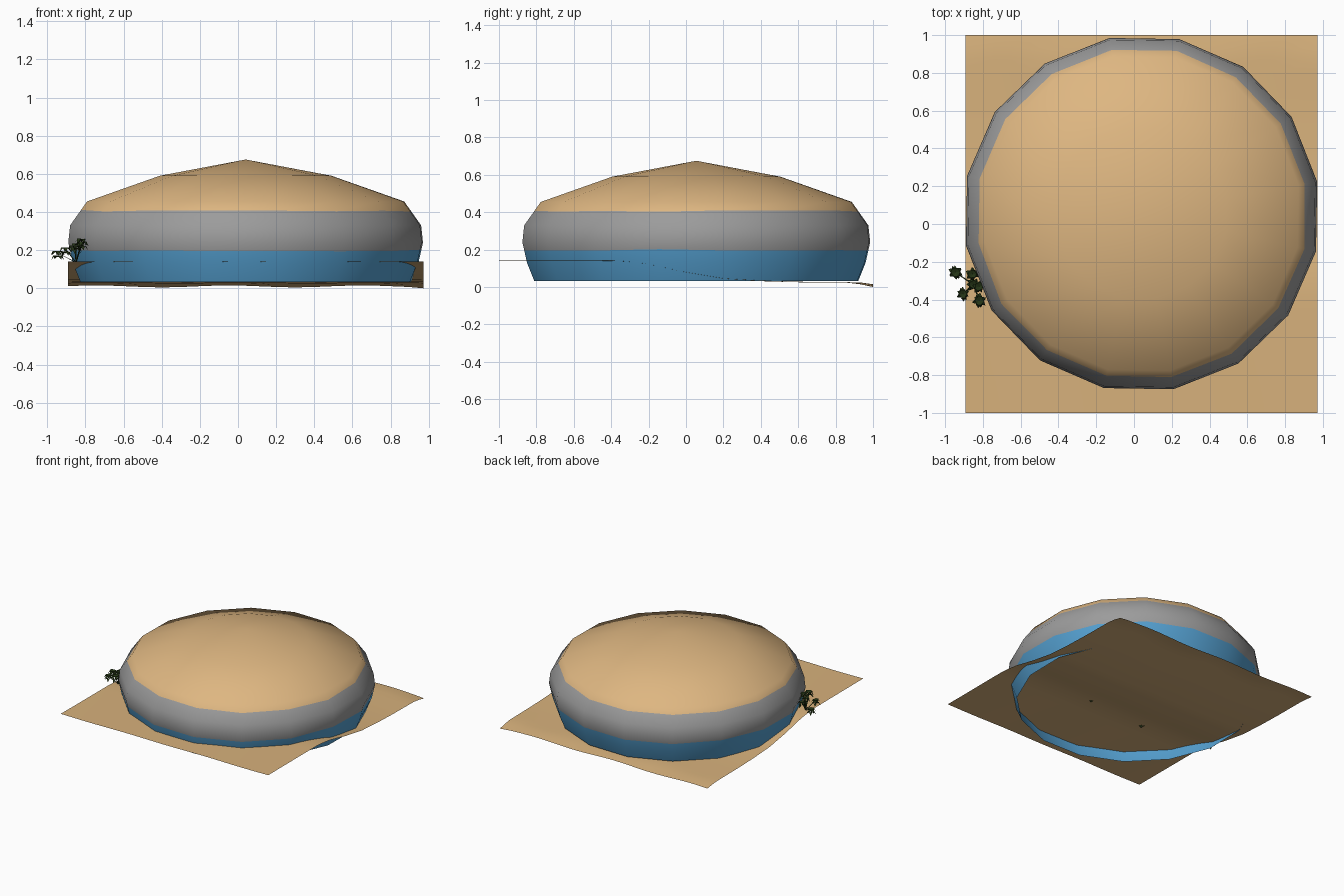
import bpy, bmesh, math, random
from mathutils import Vector

if "Cube" in bpy.data.objects:
    bpy.data.objects.remove(bpy.data.objects["Cube"])

random.seed(4)


def material(name, rgb):
    m = bpy.data.materials.new(name)
    m.diffuse_color = (*rgb, 1)
    m.use_nodes = True
    m.node_tree.nodes["Principled BSDF"].inputs["Base Color"].default_value = m.diffuse_color
    return m


def finish(bm, name, mats, smooth=True):
    mesh = bpy.data.meshes.new(name)
    bm.to_mesh(mesh)
    bm.free()
    for m in mats:
        mesh.materials.append(m)
    for p in mesh.polygons:
        p.use_smooth = smooth
    ob = bpy.data.objects.new(name, mesh)
    bpy.context.collection.objects.link(ob)
    return ob


def lerp_table(table, t):
    for (a, va), (b, vb) in zip(table, table[1:]):
        if t <= b:
            return va + (vb - va) * (t - a) / (b - a)
    return table[-1][1]


blue = material("water blue", (0.09, 0.35, 0.63))
grey = material("haze grey", (0.33, 0.33, 0.33))
tan = material("dusty tan", (0.73, 0.47, 0.22))
sand = material("sand", (0.68, 0.44, 0.20))
leaf_green = material("dark leaf green", (0.018, 0.035, 0.008))

# Dome: 16-sided open shell with three colour bands
CX, CY, SIDES, TURN = 0.04, 0.055, 16, math.radians(10.3)
outline = [(0.032, 0.88), (0.13, 0.92), (0.24, 0.945), (0.33, 0.935),
           (0.455, 0.845), (0.59, 0.457), (0.675, 0.0)]
rings = [0.032, 0.13, 0.198, 0.24, 0.33, 0.407, 0.455, 0.59]
bm = bmesh.new()
loops = []
for z in rings:
    loop = []
    for i in range(SIDES):
        a = TURN + math.tau * i / SIDES
        h = z + (random.uniform(-0.005, 0.005) if z in (0.198, 0.407) else 0)
        r = lerp_table(outline, h)
        loop.append(bm.verts.new((CX + r * math.cos(a), CY + r * math.sin(a), h)))
    loops.append(loop)
for k, (lo, hi) in enumerate(zip(loops, loops[1:])):
    for i in range(SIDES):
        j = (i + 1) % SIDES
        f = bm.faces.new((lo[i], lo[j], hi[j], hi[i]))
        f.material_index = 0 if k < 2 else 1 if k < 5 else 2
apex = bm.verts.new((CX, CY, 0.675))
for i in range(SIDES):
    bm.faces.new((loops[-1][i], loops[-1][(i + 1) % SIDES], apex)).material_index = 2
finish(bm, "dome", [blue, grey, tan])

# Ground: sheet that slopes down towards the back
slope = [(-1, 0.14), (-0.4, 0.14), (-0.3, 0.135), (-0.2, 0.121), (0, 0.078),
         (0.2, 0.045), (0.4, 0.033), (0.6, 0.027), (0.9, 0.024), (1, 0.01)]


def ground_z(x, y):
    ripple = math.sin(9 * x + 2 * y) * (0.005 if y > 0.9 else 0.0015)
    return max(0, lerp_table(slope, y) + ripple)


bm = bmesh.new()
bmesh.ops.create_grid(bm, x_segments=24, y_segments=30, size=1)
for v in bm.verts:
    v.co.x = 0.04 + 0.932 * v.co.x
    v.co.z = ground_z(v.co.x, v.co.y)
min(bm.verts, key=lambda v: v.co.z).co.z = 0
finish(bm, "ground", [sand])


# Plants: thin stems ending in rosettes of pointed leaves
def add_leaf(bm, base, ang, length):
    out = Vector((math.cos(ang), math.sin(ang), 0))
    side = Vector((-out.y, out.x, 0)) * length * 0.32
    mid = base + out * length * 0.55 + Vector((0, 0, length * 0.25))
    tip = base + out * length - Vector((0, 0, length * 0.35))
    b, l, r, t, m = (bm.verts.new(p) for p in (base, mid + side, mid - side, tip, mid * 1.0))
    for tri in ((b, m, l), (b, r, m), (m, t, l), (m, r, t)):
        bm.faces.new(tri)


def add_stem(bm, a, b, w=0.004):
    ring = [Vector((w * math.cos(k * math.tau / 3), w * math.sin(k * math.tau / 3), 0)) for k in range(3)]
    lo = [bm.verts.new(a + o) for o in ring]
    hi = [bm.verts.new(b + o) for o in ring]
    for k in range(3):
        n = (k + 1) % 3
        bm.faces.new((lo[k], lo[n], hi[n], hi[k]))


def plant(name, root, tops):
    bm = bmesh.new()
    for top in tops:
        top = Vector(top)
        add_stem(bm, Vector(root), top)
        start = random.uniform(0, math.tau)
        for layer, n in ((0, 6), (-0.022, 4)):
            for i in range(n):
                add_leaf(bm, top + Vector((0, 0, layer)), start + layer * 30 + math.tau * i / n,
                         random.uniform(0.032, 0.042))
    finish(bm, name, [leaf_green], smooth=False)


tops = [(-0.945, -0.255, 0.185), (-0.905, -0.37, 0.205), (-0.85, -0.32, 0.225),
        (-0.855, -0.265, 0.215), (-0.82, -0.405, 0.235), (-0.82, -0.33, 0.25)]
plant("outer_plant", (-0.85, -0.32, 0.135), tops)

# Plants sheltered under the dome, roots just through the ground
for n, (x, y) in enumerate([(-0.33, -0.31), (0.2, -0.26)]):
    shift = Vector((x + 0.87, y + 0.32, 0.0))
    plant(f"inner_plant_{n + 1}", (x, y, 0.12), [Vector(t) + shift for t in tops])
